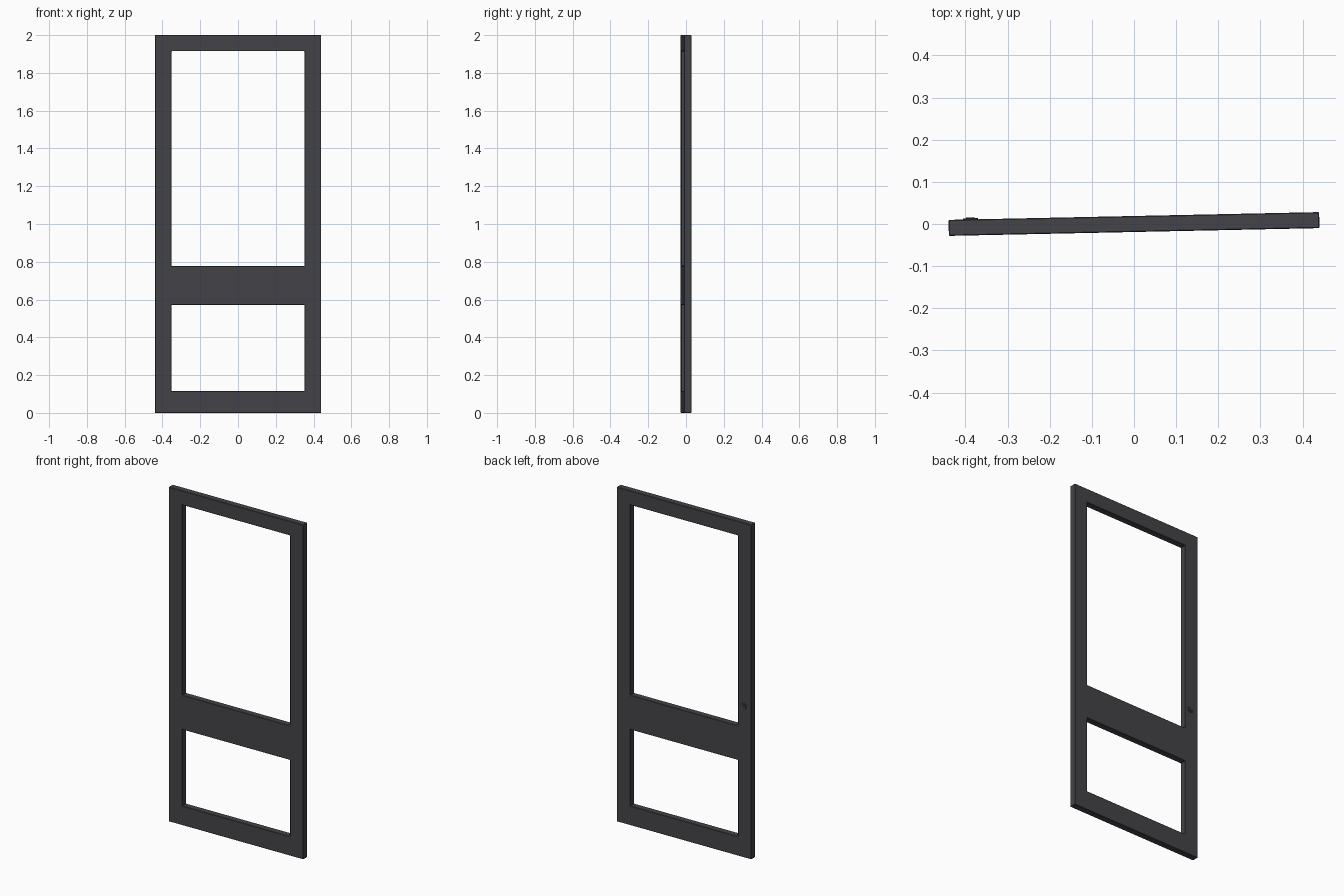
import bpy, bmesh, math
from mathutils import Matrix

if "Cube" in bpy.data.objects:
    bpy.data.objects.remove(bpy.data.objects["Cube"])

T = 0.038                      # frame thickness
YAW = math.radians(1.2)        # door stands very slightly turned
ROT = Matrix.Rotation(YAW, 4, 'Z')

mat = bpy.data.materials.new("charcoal_paint")
mat.diffuse_color = (0.058, 0.056, 0.065, 1)
mat.use_nodes = True
mat.node_tree.nodes["Principled BSDF"].inputs["Base Color"].default_value = mat.diffuse_color


def finish(name, bm, bevel):
    bmesh.ops.recalc_face_normals(bm, faces=bm.faces)
    bm.transform(ROT)
    me = bpy.data.meshes.new(name)
    bm.to_mesh(me)
    bm.free()
    me.materials.append(mat)
    ob = bpy.data.objects.new(name, me)
    bpy.context.collection.objects.link(ob)
    mod = ob.modifiers.new("edge_bevel", 'BEVEL')
    mod.width = bevel
    mod.segments = 1
    mod.limit_method = 'ANGLE'
    return ob


# Door frame: stiles and rails as one grid with two openings, extruded
xs = [-0.44, -0.352, 0.352, 0.44]
zs = [0, 0.115, 0.572, 0.777, 1.915, 2.0]
bm = bmesh.new()
grid = [[bm.verts.new((x, -T / 2, z)) for x in xs] for z in zs]
for r in range(5):
    for c in range(3):
        if c == 1 and r in (1, 3):
            continue
        bm.faces.new((grid[r][c], grid[r][c + 1], grid[r + 1][c + 1], grid[r + 1][c]))
ext = bmesh.ops.extrude_face_region(bm, geom=bm.faces[:])
for v in ext["geom"]:
    if isinstance(v, bmesh.types.BMVert):
        v.co.y += T
finish("door_frame", bm, 0.002)


# Lock on the back of the latch stile: round plate and small cylinder
def disc(name, radius, y0, y1):
    bm = bmesh.new()
    place = Matrix.Translation((-0.388, (y0 + y1) / 2, 0.905)) @ Matrix.Rotation(math.pi / 2, 4, 'X')
    bmesh.ops.create_cone(bm, cap_ends=True, segments=24, radius1=radius,
                          radius2=radius, depth=y1 - y0, matrix=place)
    finish(name, bm, 0.001)


disc("lock_plate", 0.018, T / 2 - 0.004, T / 2 + 0.003)
disc("lock_cylinder", 0.010, T / 2, T / 2 + 0.005)
